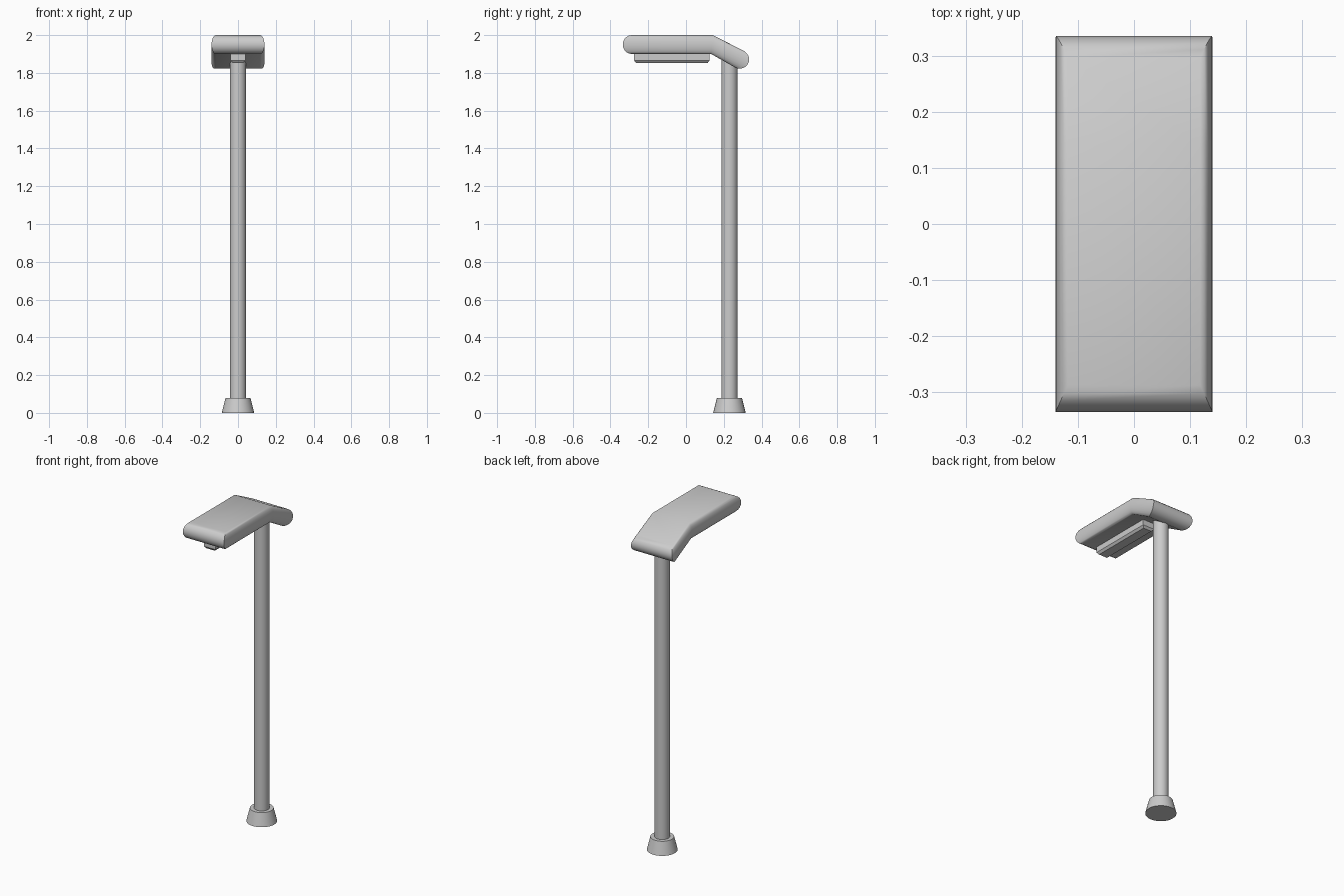
import bpy, bmesh, math
from mathutils import Vector

if "Cube" in bpy.data.objects:
    bpy.data.objects.remove(bpy.data.objects["Cube"])


def finish(name, bm, smooth=True):
    bmesh.ops.recalc_face_normals(bm, faces=bm.faces)
    me = bpy.data.meshes.new(name)
    bm.to_mesh(me)
    bm.free()
    ob = bpy.data.objects.new(name, me)
    bpy.context.collection.objects.link(ob)
    if smooth:
        bpy.ops.object.select_all(action='DESELECT')
        ob.select_set(True)
        bpy.context.view_layer.objects.active = ob
        bpy.ops.object.shade_smooth_by_angle(angle=math.radians(35))
    return ob


def stack(name, rings, split=None, smooth=True):
    """Skin a list of equal-length rings; split lists the cap polygons."""
    bm = bmesh.new()
    vs = [[bm.verts.new(p) for p in r] for r in rings]
    n = len(rings[0])
    for a, b in zip(vs, vs[1:]):
        for i in range(n):
            j = (i + 1) % n
            bm.faces.new((a[i], a[j], b[j], b[i]))
    for cap in (vs[0], vs[-1]):
        for poly in split or [range(n)]:
            bm.faces.new([cap[i] for i in poly])
    return finish(name, bm, smooth)


def circle(r, z, y=0.23, n=32):
    return [(r * math.cos(2 * math.pi * i / n), y + r * math.sin(2 * math.pi * i / n), z)
            for i in range(n)]


def rect(hx, y0, y1, z):
    return [(-hx, y0, z), (hx, y0, z), (hx, y1, z), (-hx, y1, z)]


# Lamp head: bent slab with rounded rim, mitred at the corners
def station(y, z, tilt, out, up):
    t = math.radians(tilt)
    return (y + out * math.cos(t) + up * math.sin(t),
            z - out * math.sin(t) + up * math.cos(t))


rings = []
steps = 10
for k in range(steps + 1):
    a = -math.pi / 2 + math.pi * k / steps
    c, s = math.cos(a), math.sin(a)
    hx = 0.118 + 0.022 * c
    up = 0.05 * s
    line = [station(-0.287, 1.95, 0, -0.048 * c, up),
            station(0.138, 1.95, 6, 0, up),
            station(0.281, 1.873, 17, 0.054 * c, up)]
    rings.append([(hx, y, z) for y, z in line] + [(-hx, y, z) for y, z in reversed(line)])
stack("lamp_head", rings, split=[(0, 1, 4, 5), (1, 2, 3, 4)])

# Light bar under the head, with a chamfered lower edge
stack("light_bar", [rect(0.028, -0.265, 0.115, 1.853),
                    rect(0.039, -0.275, 0.125, 1.866),
                    rect(0.039, -0.275, 0.125, 1.905)], smooth=False)

# Pole
stack("pole", [circle(0.043, 0.04), circle(0.043, 1.875)])

# Tapered foot
stack("pole_foot", [circle(0.086, 0.0), circle(0.066, 0.08)])
